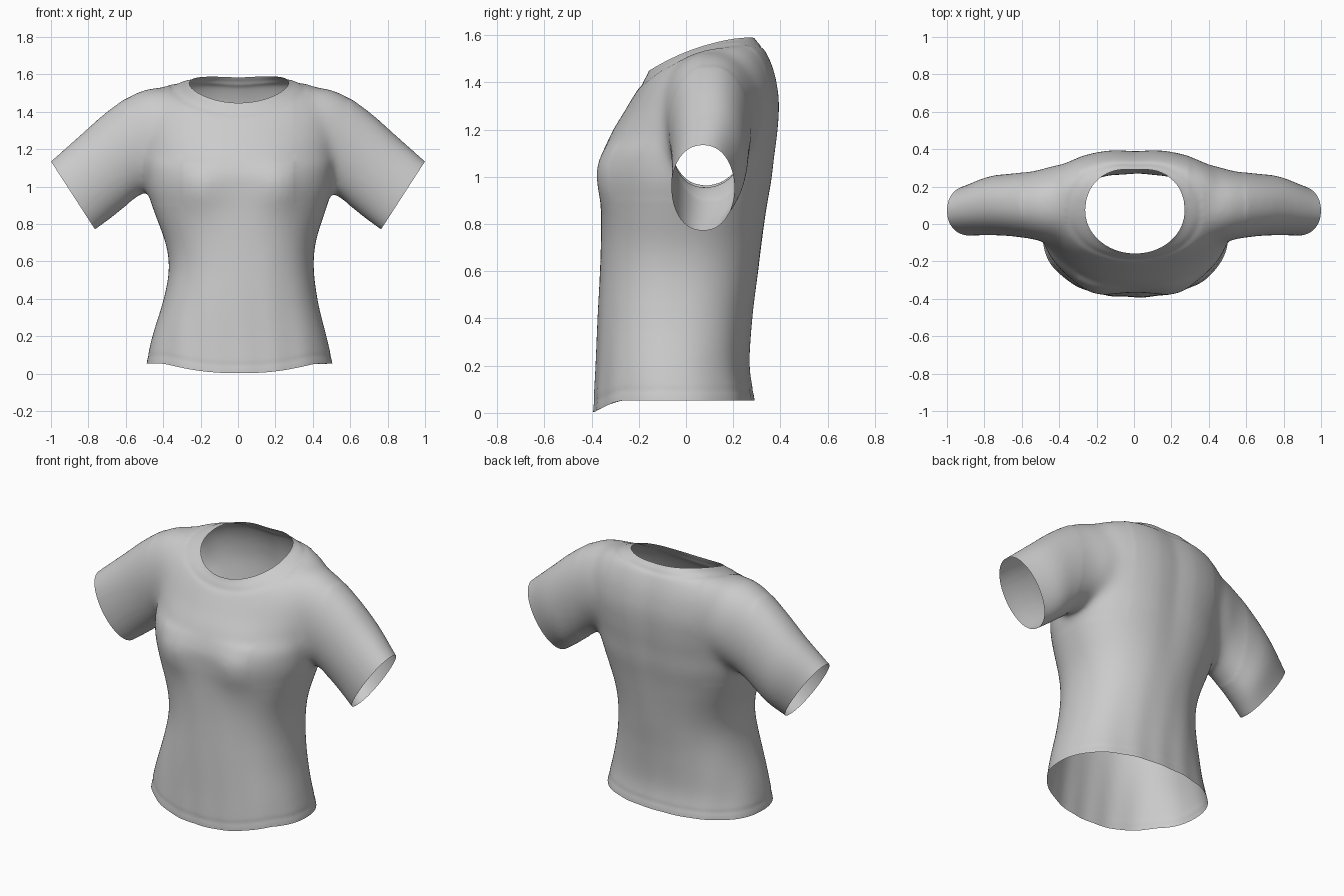
import bpy, bmesh, math
from mathutils import Vector

if "Cube" in bpy.data.objects:
    bpy.data.objects.remove(bpy.data.objects["Cube"])

SEG = 64


def catmull(rows, steps):
    """Smoothly interpolate a list of equal-length tuples."""
    out = []
    for i in range(len(rows) - 1):
        quad = [rows[max(i - 1, 0)], rows[i], rows[i + 1], rows[min(i + 2, len(rows) - 1)]]
        for s in range(steps):
            t = s / steps
            out.append([0.5 * (2 * b + (c - a) * t + (2 * a - 5 * b + 4 * c - d) * t * t
                               + (3 * b - a - 3 * c + d) * t ** 3) for a, b, c, d in zip(*quad)])
    return out + [list(rows[-1])]


def loft(bm, rings):
    """Closed tube through rings of points, with end caps."""
    loops = [[bm.verts.new(p) for p in r] for r in rings]
    for a, b in zip(loops, loops[1:]):
        for i in range(SEG):
            j = (i + 1) % SEG
            bm.faces.new((a[i], a[j], b[j], b[i]))
    bm.faces.new(loops[0][::-1])
    bm.faces.new(loops[-1])


def spow(v, e):
    return math.copysign(abs(v) ** e, v)


def torso_ring(row):
    hw, yf, zf, yb, zb, lift = row
    pts = []
    for i in range(SEG):
        a = 2 * math.pi * i / SEG
        e = 1.0 if zf > 1.15 and math.sin(a) < 0 else 0.88
        u, v = spow(math.cos(a), e), spow(math.sin(a), e)
        x, k = hw * u, (v + 1) / 2
        y, z = yf + (yb - yf) * k, zf + (zb - zf) * k + lift * u * u
        if v < 0:  # bust
            y -= 0.034 * math.exp(-((abs(x) - 0.22) / 0.12) ** 2 - ((z - 1.0) / 0.14) ** 2)
        else:      # shallow hollow along the spine
            y -= 0.012 * math.exp(-(x / 0.08) ** 2) * max(0, min(1, (z - 0.6) / 0.5))
        x += 0.008 + 0.01 * math.exp(-((z - .55) / .2) ** 2)
        pts.append((x, y, z))
    return pts


def sleeve_ring(row, side):
    xt, zt, xb, zb, yf, yb = row
    pts = []
    for i in range(SEG):
        a = 2 * math.pi * i / SEG
        k = (math.sin(a) + 1) / 2
        y = (yf + yb) / 2 + (yb - yf) / 2 * spow(math.cos(a), 0.9)
        pts.append((side * (xb + (xt - xb) * k), y, zb + (zt - zb) * k))
    return pts


# Torso: half width, front y, front z, back y, back z, shoulder lift
TORSO = [(.515, -.395, -.10, .30, -.10, 0), (.497, -.39, .05, .29, .05, 0),
         (.465, -.382, .2, .268, .2, 0), (.412, -.374, .4, .28, .4, 0),
         (.388, -.366, .56, .30, .56, 0), (.402, -.361, .7, .32, .7, 0),
         (.455, -.36, .86, .345, .86, 0), (.495, -.364, .98, .367, .98, 0),
         (.505, -.36, 1.07, .38, 1.08, 0), (.525, -.318, 1.18, .395, 1.2, 0),
         (.54, -.265, 1.27, .40, 1.32, 0), (.52, -.22, 1.345, .383, 1.43, .03),
         (.44, -.188, 1.395, .352, 1.515, .055), (.32, -.168, 1.425, .322, 1.56, .05),
         (.25, -.155, 1.455, .297, 1.59, .035), (.238, -.148, 1.52, .285, 1.66, .035)]
# Sleeve: top x, z, bottom x, z, front y, back y
SLEEVE = [(.25, 1.50, .25, 1.12, -.08, .32), (.42, 1.53, .41, 1.02, -.105, .315),
          (.55, 1.50, .50, .97, -.085, .285), (.70, 1.40, .595, .90, -.066, .27),
          (.85, 1.268, .68, .832, -.06, .255), (1.0, 1.135, .765, .77, -.062, .205),
          (1.09, 1.055, .82, .733, -.062, .185)]

bm = bmesh.new()
loft(bm, [torso_ring(r) for r in catmull(TORSO, 4)])
for side in (-1, 1):
    loft(bm, [sleeve_ring(r, side) for r in catmull(SLEEVE, 4)])
bmesh.ops.recalc_face_normals(bm, faces=bm.faces)
mesh = bpy.data.meshes.new("shirt")
bm.to_mesh(mesh)
bm.free()
shirt = bpy.data.objects.new("shirt", mesh)
bpy.context.collection.objects.link(shirt)

# Fuse torso and sleeves into one skin, soften it
rem = shirt.modifiers.new("fuse", 'REMESH')
rem.mode = 'VOXEL'
rem.voxel_size = 0.013
smo = shirt.modifiers.new("soften", 'SMOOTH')
smo.factor = 0.5
smo.iterations = 12
deps = bpy.context.evaluated_depsgraph_get()
fused = bpy.data.meshes.new_from_object(shirt.evaluated_get(deps))
shirt.modifiers.clear()
shirt.data = fused

bm = bmesh.new()
bm.from_mesh(fused)

# Blend the shoulder and armpit joins further
joins = [v for v in bm.verts if .3 < abs(v.co.x) < .6 and v.co.z > .9]
for _ in range(30):
    bmesh.ops.smooth_vert(bm, verts=joins, factor=0.5, use_axis_x=True, use_axis_y=True, use_axis_z=True)


def cut(co, no, keep, warp=lambda v: 0):
    """Open the skin along a plane bent by warp, only where keep(face centre) holds."""
    faces = [f for f in bm.faces if keep(f.calc_center_median())]
    geom = set(faces)
    for f in faces:
        geom.update(f.verts)
        geom.update(f.edges)
    for v in bm.verts:
        v.co.z -= warp(v.co)
    bmesh.ops.bisect_plane(bm, geom=list(geom), plane_co=co, plane_no=no, clear_outer=True)
    for v in bm.verts:
        v.co.z += warp(v.co)


def neck_lift(c):
    return 0.5 * c.x ** 2


def hem_dip(c):
    t = max(0, min(1, (-c.y - 0.26) / 0.13))
    return -0.05 * t ** 1.5


# Neck, hem and cuff openings
neck_co, neck_no = Vector((0, -.15, 1.45)), Vector((0, -.135, .445)).normalized()
cut(neck_co, neck_no, lambda c: c.z > 1.3 and abs(c.x) < .29, neck_lift)
cut((0, 0, .053), (0, 0, -1), lambda c: c.z < .3, hem_dip)
for side in (-1, 1):
    cut((side * 1.0, 0, 1.135), (side * .363, 0, -.235), lambda c: c.x * side > .6)

# Seam grooves of the collar band and the hem, plus soft drape folds
bm.normal_update()
moves = []
for v in bm.verts:
    c = v.co
    d = 0
    if c.z > 1.3 and abs(c.x) < .36:
        h = (neck_co - c + Vector((0, 0, neck_lift(c)))).dot(neck_no)
        d -= 0.004 * math.exp(-((h - .045) / .012) ** 2)
    d -= 0.002 * math.exp(-((c.z - hem_dip(c) - .095) / .012) ** 2)
    fade = max(0, 1 - c.z / .8) if abs(c.x) < .52 else 0
    d += 0.002 * fade * math.sin(c.x * 38 + c.z * 3)
    moves.append((v, v.normal * d))
for v, m in moves:
    v.co += m
bm.to_mesh(fused)
bm.free()
for p in fused.polygons:
    p.use_smooth = True
